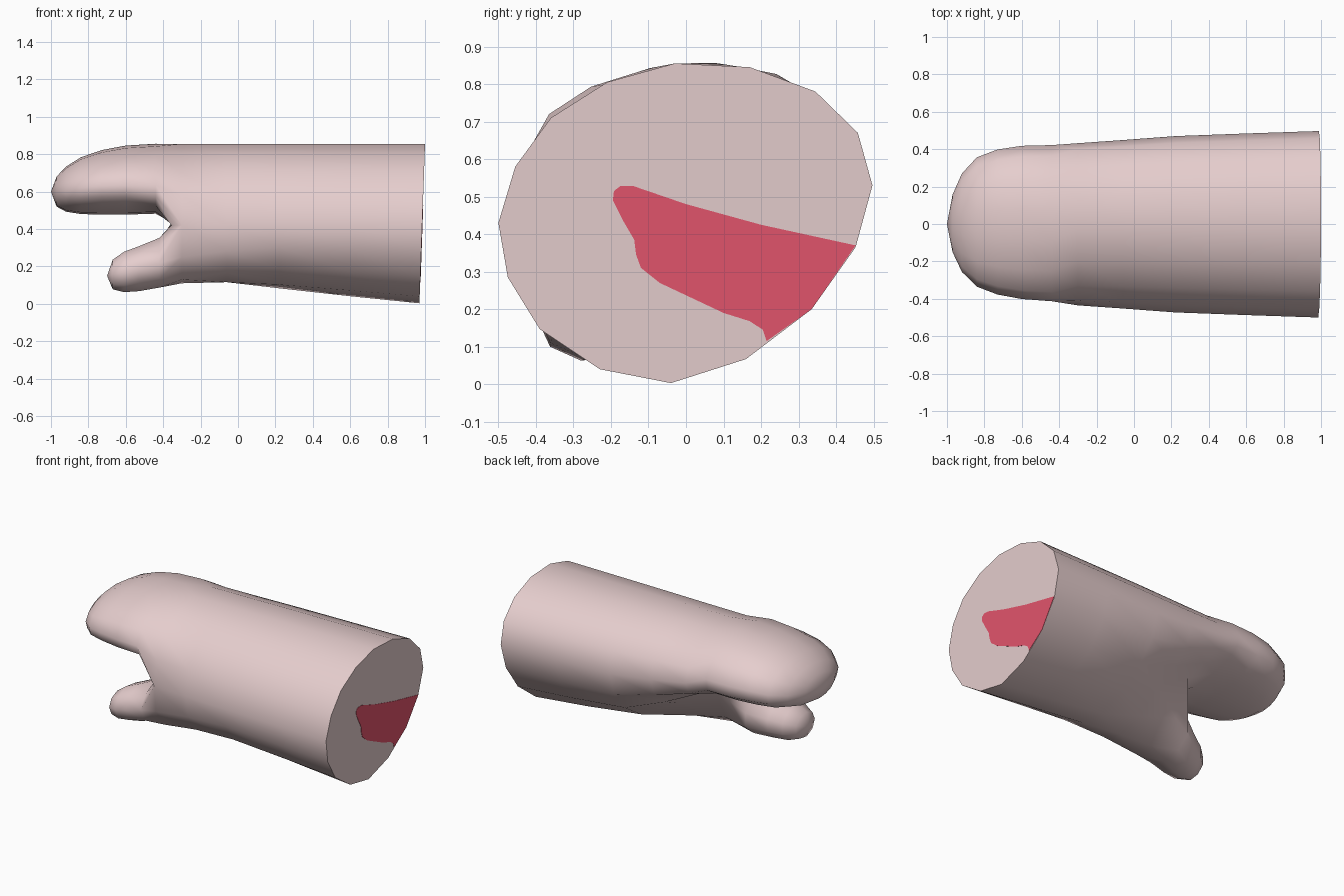
import bpy, bmesh
from math import cos, sin, radians

cube = bpy.data.objects.get("Cube")
if cube:
    bpy.data.objects.remove(cube, do_unlink=True)


def material(name, rgb):
    m = bpy.data.materials.new(name)
    m.use_nodes = True
    m.diffuse_color = (*rgb, 1)
    m.node_tree.nodes["Principled BSDF"].inputs["Base Color"].default_value = (*rgb, 1)
    return m


def finish(name, bm, mat):
    bmesh.ops.recalc_face_normals(bm, faces=bm.faces)
    mesh = bpy.data.meshes.new(name)
    bm.to_mesh(mesh)
    bm.free()
    mesh.materials.append(mat)
    obj = bpy.data.objects.new(name, mesh)
    bpy.context.collection.objects.link(obj)
    return obj


def bridge(bm, a, b):
    n = len(a)
    for i in range(n):
        j = (i + 1) % n
        bm.faces.new((a[i], a[j], b[j], b[i]))


def grow(bm, loop, start, tilt, sections, tip):
    """Extend a loop through egg-shaped sections (x, y, half width, bottom, middle, top)."""
    n = len(loop)
    angles = [radians(start - 360 * i / n) for i in range(n)]
    for x, cy, ry, low, mid, top in sections:
        ring = []
        for a in angles:
            y = cy + ry * cos(a)
            rz = top - mid if sin(a) > 0 else mid - low
            z = mid + rz * sin(a) + tilt * y * max(0, sin(a))
            ring.append(bm.verts.new((x, y, z)))
        bridge(bm, loop, ring)
        loop = ring
    end = bm.verts.new(tip)
    for i in range(n):
        bm.faces.new((loop[i], loop[(i + 1) % n], end))


def cuff_x(z):
    return 0.97 + 0.035 * z


skin = material("pale pink", (0.79, 0.615, 0.615))
red = material("red", (0.77, 0.09, 0.15))

# Cross-section at the cuff, and where the thumb leaves the hand
cuff = [(-.03, .855), (.17, .845), (.345, .78), (.458, .67), (.497, .53), (.452, .365),
        (.335, .2), (.16, .067), (-.04, .003), (-.23, .04), (-.39, .147), (-.475, .285),
        (-.5, .43), (-.455, .58), (-.36, .71), (-.21, .805)]
fork = [(-.03, .855), (.15, .845), (.3, .785), (.4, .69), (.432, .6), (.4, .52),
        (.28, .475), (.13, .44), (.02, .22), (-.17, .11), (-.33, .13), (-.42, .25),
        (-.435, .42), (-.41, .58), (-.33, .7), (-.2, .8)]

# Trunk of the mitten: the underside rises, then the palm hollow forms
bm = bmesh.new()
rings = []
for x, rise, t in ((None, 0, 0), (.6, .08, .02), (.22, .16, .08), (-.06, .21, .5), (-.3, 0, 1)):
    ring = []
    for (y0, z0), (y1, z1) in zip(cuff, fork):
        z0 += rise * max(0, .43 - z0)
        y0 *= 1 - .3 * rise
        z = z0 + t * (z1 - z0)
        ring.append(bm.verts.new((cuff_x(z) if x is None else x, y0 + t * (y1 - y0), z)))
    if rings:
        bridge(bm, rings[-1], ring)
    rings.append(ring)
bm.faces.new(rings[0])

# Web between thumb and fingers, shared by both branches
split = rings[-1]
web = [bm.verts.new((-.355, y, z)) for y, z in ((-.03, .435), (-.18, .425), (-.32, .42))]
grow(bm, split[12:] + split[:8] + web, 200, .06,
     [(-.44, .006, .42, .482, .62, .855), (-.6, .01, .412, .477, .62, .845),
      (-.73, .012, .39, .477, .62, .82), (-.84, .012, .348, .48, .61, .782),
      (-.92, .008, .265, .493, .6, .732), (-.97, .004, .155, .52, .6, .68)],
     (-1, 0, .6))

# Thumb
grow(bm, split[7:13] + web[::-1], 20, 0,
     [(-.42, -.2, .2, .085, .22, .355), (-.53, -.235, .165, .066, .19, .31),
      (-.61, -.255, .14, .061, .17, .28), (-.67, -.27, .1, .077, .16, .237)],
     (-.7, -.28, .15))
mitten = finish("mitten", bm, skin)

bpy.ops.object.select_all(action='DESELECT')
mitten.select_set(True)
bpy.context.view_layer.objects.active = mitten
bpy.ops.object.shade_smooth_by_angle(angle=radians(65))

# Red patch on the closed cuff end
outline = [(-.195, .49), (-.192, .515), (-.175, .528), (-.14, .528), (0, .48), (.2, .425),
           (.452, .37), (.335, .2), (.215, .115), (.205, .145), (.17, .168), (.1, .19),
           (-.07, .27), (-.12, .31), (-.133, .345), (-.138, .385), (-.17, .44)]
bm = bmesh.new()
face = bm.faces.new([bm.verts.new((cuff_x(z) - .002, y, z)) for y, z in outline])
solid = bmesh.ops.extrude_face_region(bm, geom=[face])
for v in solid["geom"]:
    if isinstance(v, bmesh.types.BMVert):
        v.co.x += .004
finish("cuff_patch", bm, red)
